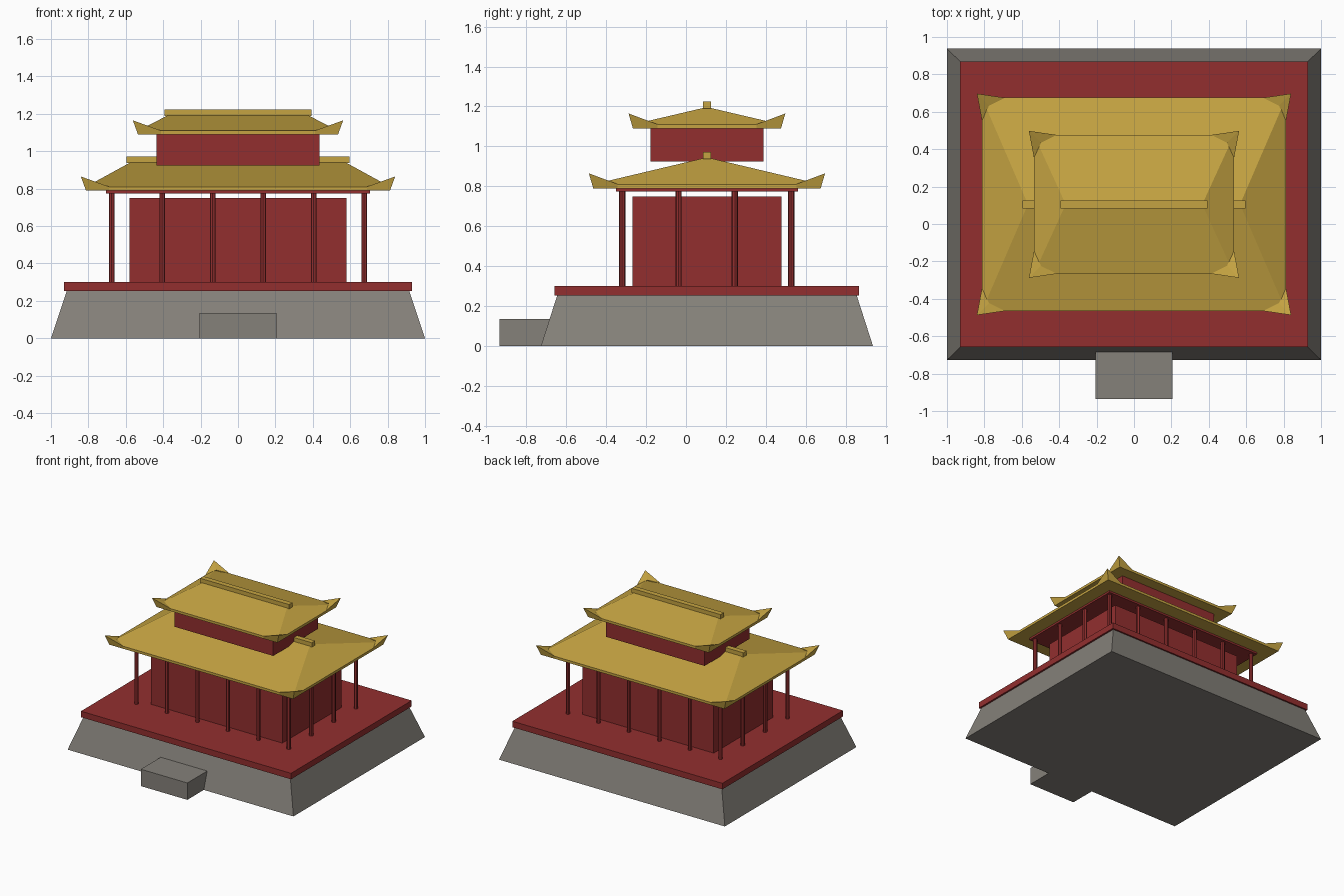
import bpy, bmesh, math

if "Cube" in bpy.data.objects:
    bpy.data.objects.remove(bpy.data.objects["Cube"])

CY = 0.105  # middle of the building in y; the step sticks out in front


def material(name, rgb):
    m = bpy.data.materials.new(name)
    m.diffuse_color = (*rgb, 1)
    m.use_nodes = True
    m.node_tree.nodes["Principled BSDF"].inputs["Base Color"].default_value = m.diffuse_color
    return m


RED = material("red", (0.29, 0.028, 0.028))
GOLD = material("gold", (0.56, 0.37, 0.054))
STONE = material("stone", (0.235, 0.22, 0.195))


def finish(name, bm, mat):
    bmesh.ops.recalc_face_normals(bm, faces=bm.faces)
    me = bpy.data.meshes.new(name)
    bm.to_mesh(me)
    bm.free()
    me.materials.append(mat)
    ob = bpy.data.objects.new(name, me)
    bpy.context.collection.objects.link(ob)
    return ob


def loft(bm, rings):
    """Stack of rectangles (half x, half y, z) joined into a closed solid."""
    loops = [[bm.verts.new((sx * hx, CY + sy * hy, z))
              for sx, sy in ((-1, -1), (1, -1), (1, 1), (-1, 1))]
             for hx, hy, z in rings]
    bm.faces.new(loops[0])
    bm.faces.new(loops[-1])
    for a, b in zip(loops, loops[1:]):
        for i in range(4):
            j = (i + 1) % 4
            bm.faces.new((a[i], a[j], b[j], b[i]))


def block(name, hx, hy, z0, z1, mat, top=None):
    bm = bmesh.new()
    tx, ty = top or (hx, hy)
    loft(bm, [(hx, hy, z0), (tx, ty, z1)])
    return finish(name, bm, mat)


def column(name, x, y, z0, z1, r):
    bm = bmesh.new()
    bmesh.ops.create_cone(bm, cap_ends=True, segments=8, radius1=r, radius2=r,
                          depth=z1 - z0)
    bmesh.ops.translate(bm, vec=(x, y, (z0 + z1) / 2), verts=bm.verts)
    finish(name, bm, RED)


def hip_roof(name, hx, hy, z, rise, ridge):
    """Hipped roof with a thin eave edge and a straight top ridge."""
    bm = bmesh.new()
    low, eave = [[bm.verts.new((sx * hx, CY + sy * hy, h))
                  for sx, sy in ((-1, -1), (1, -1), (1, 1), (-1, 1))]
                 for h in (z, z + 0.02)]
    left, right = [bm.verts.new((s * ridge, CY, z + rise)) for s in (-1, 1)]
    bm.faces.new(low)
    for i in range(4):
        j = (i + 1) % 4
        bm.faces.new((low[i], low[j], eave[j], eave[i]))
    bm.faces.new((eave[0], eave[1], right, left))
    bm.faces.new((eave[2], eave[3], left, right))
    bm.faces.new((eave[1], eave[2], right))
    bm.faces.new((eave[3], eave[0], left))
    finish(name, bm, GOLD)


def corner_horns(name, hx, hy, z):
    """Upturned points at the four roof corners."""
    bm = bmesh.new()
    for sx in (-1, 1):
        for sy in (-1, 1):
            def p(dx, dy, dz):
                return bm.verts.new((sx * (hx + dx), CY + sy * (hy + dy), z + dz))
            tip = p(0.027, 0.022, 0.075)
            foot = p(0, 0, 0)
            inner = p(-0.038, -0.042, 0.038)
            ax, ax_low = p(-0.122, 0, 0.021), p(-0.122, 0, 0)
            ay, ay_low = p(0, -0.122, 0.021), p(0, -0.122, 0)
            for f in ((tip, ax, inner), (tip, inner, ay),
                      (tip, foot, ax_low, ax), (tip, ay, ay_low, foot),
                      (inner, ax, ax_low), (inner, ay_low, ay),
                      (inner, ax_low, foot, ay_low)):
                bm.faces.new(f)
    finish(name, bm, GOLD)


# Stone base, front step and red terrace
block("stone_base", 1.0, 0.832, 0, 0.255, STONE, top=(0.915, 0.75))
step = block("front_step", 0.206, 0.16, 0, 0.135, STONE)
step.location.y = -0.775 - CY
block("terrace", 0.93, 0.763, 0.252, 0.30, RED)

# Lower hall with its ring of columns and ceiling plate
block("lower_hall", 0.581, 0.374, 0.30, 0.75, RED)
for i in range(6):
    for j in range(4):
        if i in (0, 5) or j in (0, 3):
            column("column", -0.675 + 0.27 * i, -0.32 + 0.2825 * j, 0.30, 0.78, 0.016)
block("ceiling_plate", 0.705, 0.456, 0.775, 0.79, RED)

# Upper storey
block("upper_hall", 0.437, 0.284, 0.925, 1.09, RED)

# Two roofs, each with ridge bar and corner horns
for level, hx, hy, z, rise, ridge, bar in (
        ("lower", 0.813, 0.57, 0.79, 0.155, 0.567, 0.595),
        ("upper", 0.535, 0.371, 1.09, 0.107, 0.365, 0.394)):
    hip_roof(level + "_roof", hx, hy, z, rise, ridge)
    corner_horns(level + "_roof_horns", hx, hy, z)
    block(level + "_ridge_bar", bar, 0.021, z + rise - 0.008, z + rise + 0.027, GOLD)
